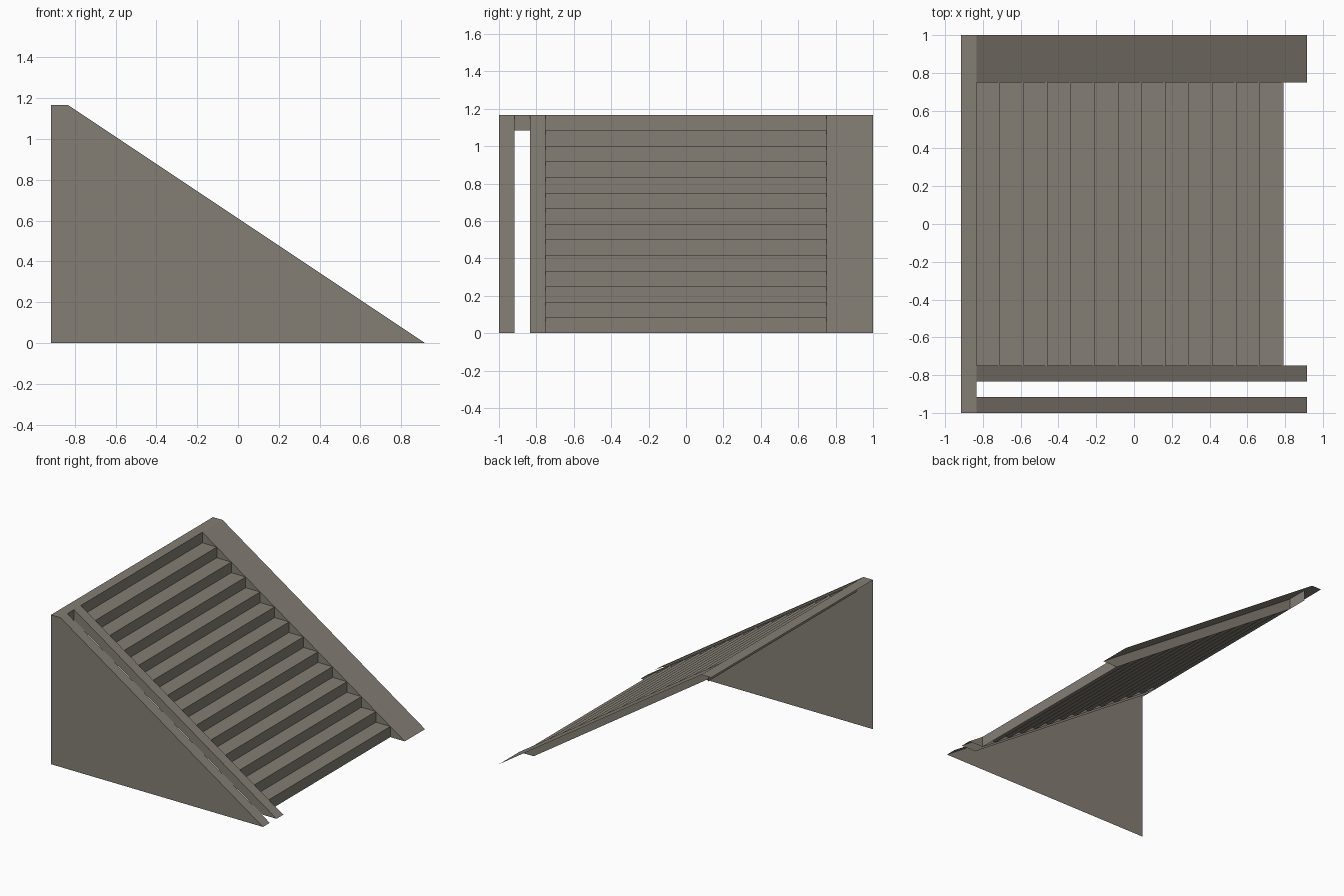
import bpy
import bmesh

cube = bpy.data.objects.get("Cube")
if cube:
    bpy.data.objects.remove(cube, do_unlink=True)

STEPS = 14
RISE = 1 / 12
RUN = 1 / 8
HEIGHT = STEPS * RISE
BACK = -11 / 12             # rear edge of the landing
LANDING = BACK + RISE       # front edge of the landing
FOOT = -BACK                # where the slope meets the floor
INNER = 0.75                # half width of the treads

stone = bpy.data.materials.new("warm grey stone")
stone.use_nodes = True
colour = (0.23, 0.208, 0.175, 1)
stone.diffuse_color = colour
stone.node_tree.nodes["Principled BSDF"].inputs["Base Color"].default_value = colour


def finish(name, bm):
    mesh = bpy.data.meshes.new(name)
    bm.to_mesh(mesh)
    bm.free()
    mesh.materials.append(stone)
    obj = bpy.data.objects.new(name, mesh)
    bpy.context.collection.objects.link(obj)
    return obj


def ribbon(name, profile, y0, y1):
    """Sweep an open (x, z) profile from y0 to y1 as a thin sheet."""
    bm = bmesh.new()
    rows = [[bm.verts.new((x, y, z)) for y in (y0, y1)] for x, z in profile]
    for a, b in zip(rows, rows[1:]):
        bm.faces.new((a[0], a[1], b[1], b[0]))
    return finish(name, bm)


def panel(name, outline, y, flip=False):
    """Upright flat sheet with an (x, z) outline, facing the front."""
    bm = bmesh.new()
    face = bm.faces.new([bm.verts.new((x, y, z)) for x, z in outline])
    if flip:
        face.normal_flip()
    return finish(name, bm)


# Flight of steps, up to the last riser
flight = []
for i in range(STEPS - 1):
    x = FOOT - RUN * (i + 1)
    flight += [(x, i * RISE), (x, (i + 1) * RISE)]
flight.append((LANDING, HEIGHT - RISE))
ribbon("steps", flight, -INNER, INNER)

# Last riser runs wider than the treads, under the landing
ribbon("top_riser", [(LANDING, HEIGHT - RISE), (LANDING, HEIGHT)], BACK, FOOT)
ribbon("landing", [(LANDING, HEIGHT), (BACK, HEIGHT)], -1, 1)

# Sloping borders
slope = [(FOOT, 0), (LANDING, HEIGHT)]
ribbon("outer_front_border", slope, -1, BACK)
ribbon("inner_front_border", slope, LANDING, -INNER)
ribbon("back_border", slope, INNER, 1)

# Stringer sides below the borders
band = [(LANDING, HEIGHT - RISE), (FOOT - RUN, 0), (FOOT, 0), (LANDING, HEIGHT)]
panel("front_stringer_outside", band, LANDING)
panel("front_stringer_inside", band, -INNER, flip=True)
panel("back_stringer_inside", band, INNER)

# Solid side wall
panel("front_wall", [(BACK, 0), (FOOT, 0), (LANDING, HEIGHT), (BACK, HEIGHT)], -1)
